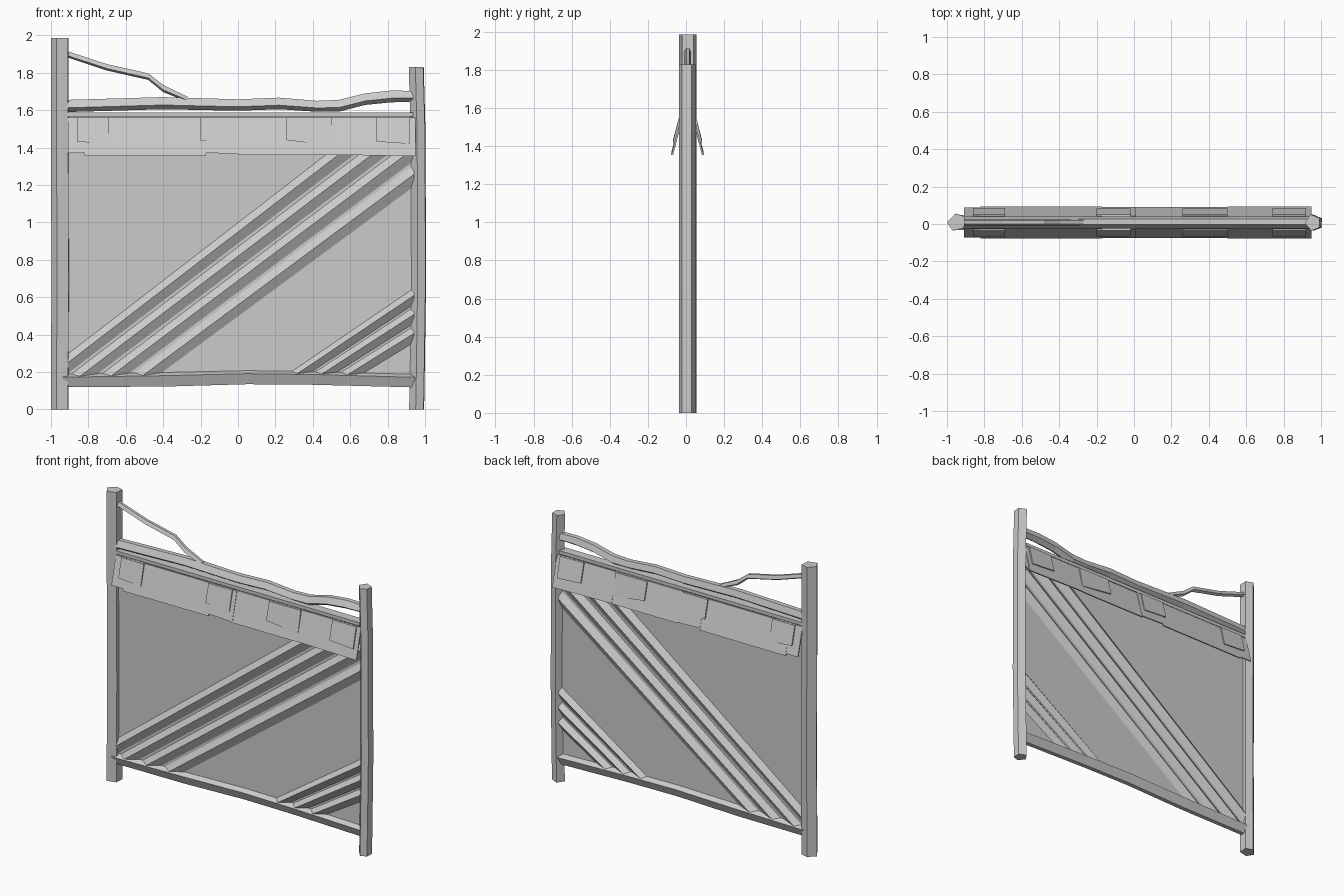
import bpy, bmesh
from mathutils import Vector

if "Cube" in bpy.data.objects:
    bpy.data.objects.remove(bpy.data.objects["Cube"], do_unlink=True)

grey = bpy.data.materials.new("plain grey")
grey.use_nodes = True
COLOUR = (0.6, 0.6, 0.6, 1)
grey.diffuse_color = COLOUR
grey.node_tree.nodes["Principled BSDF"].inputs["Base Color"].default_value = COLOUR

MID = 0.008  # depth of the panel's middle plane


def finish(name, bm):
    bmesh.ops.recalc_face_normals(bm, faces=bm.faces)
    mesh = bpy.data.meshes.new(name)
    bm.to_mesh(mesh)
    bm.free()
    mesh.materials.append(grey)
    obj = bpy.data.objects.new(name, mesh)
    bpy.context.collection.objects.link(obj)
    return obj


def loft(bm, rings):
    """Skin a closed tube through matching rings of points."""
    rows = [[bm.verts.new(p) for p in ring] for ring in rings]
    n = len(rows[0])
    for a, b in zip(rows, rows[1:]):
        for i in range(n):
            j = (i + 1) % n
            bm.faces.new((a[i], a[j], b[j], b[i]))
    bm.faces.new(rows[0])
    bm.faces.new(rows[-1])


def box(name, x0, x1, y0, y1, z0, z1):
    bm = bmesh.new()
    loft(bm, [[(x, y0, z0), (x, y1, z0), (x, y1, z1), (x, y0, z1)] for x in (x0, x1)])
    return finish(name, bm)


def post(name, section, levels):
    """Five-sided post; levels are (height, sideways shift)."""
    bm = bmesh.new()
    loft(bm, [[(x + dx, y, z) for x, y in section] for z, dx in levels])
    return finish(name, bm)


def pole(name, path, profile):
    """Crooked pole along x; path gives (x, bottom, top), profile (y, height share)."""
    bm = bmesh.new()
    loft(bm, [[(x, MID + y, lo + (hi - lo) * t) for y, t in profile] for x, lo, hi in path])
    return finish(name, bm)


# Posts
post("right_post", [(-1, .01), (-.955, .055), (-.905, .04), (-.908, -.02), (-.97, -.036)],
     [(0, 0), (.25, 0), (.67, .003), (1.36, 0), (1.985, 0)])
post("left_post", [(.915, .005), (.945, .052), (.995, .03), (.992, -.02), (.95, -.036)],
     [(0, 0), (.17, .003), (.65, .01), (1.47, .008), (1.83, -.002)])

# Wall panel and cap beam
box("panel", -.915, .945, MID - .005, MID + .005, .16, 1.57)
box("cap_beam", -.91, .935, MID - .03, MID + .03, 1.565, 1.588)

# Rails and forked branch
pole("bottom_rail",
     [(-.94, .12, .19), (-.4, .122, .2), (.05, .135, .21), (.4, .132, .205), (.945, .118, .19)],
     [(-.04, .75), (0, 1), (.04, .75), (.015, 0), (-.015, 0)])
pole("top_rail",
     [(-.92, 1.59, 1.655), (-.4, 1.605, 1.67), (0, 1.597, 1.658), (.22, 1.605, 1.667),
      (.42, 1.592, 1.65), (.54, 1.592, 1.655), (.68, 1.628, 1.69), (.82, 1.642, 1.705),
      (.935, 1.645, 1.703)],
     [(-.032, .35), (-.012, 1), (.02, 1), (.032, .35), (0, 0)])
pole("branch",
     [(-.92, 1.885, 1.918), (-.7, 1.812, 1.846), (-.48, 1.762, 1.797),
      (-.4, 1.697, 1.735), (-.27, 1.645, 1.672)],
     [(-.018, .3), (-.008, 1), (.01, 1), (.018, .3), (0, 0)])


# Diagonal ridged ribs showing on both sides of the panel
def ribs(name, count, left, right):
    """left/right give (x, lowest z, highest z) of the whole band at each end."""
    for k in range(count):
        bm = bmesh.new()
        rings = []
        for x, lo, hi in (left, right):
            step = (hi - lo) / count
            bottom, top = lo + k * step, lo + (k + 1) * step
            mid = bottom + step * .55
            rings.append([(x, MID, top), (x, MID - .033, mid), (x, MID, bottom), (x, MID + .033, mid)])
        loft(bm, rings)
        # trim where ribs meet posts, bottom rail and shingles
        for co, no in (((-.91, 0, 0), (-1, 0, 0)), ((.94, 0, 0), (1, 0, 0)),
                       ((0, 0, .17), (0, 0, -1)), ((0, 0, 1.45), (0, 0, 1))):
            geom = bm.verts[:] + bm.edges[:] + bm.faces[:]
            cut = bmesh.ops.bisect_plane(bm, geom=geom, plane_co=Vector(co),
                                         plane_no=Vector(no), clear_outer=True)
            edges = [e for e in cut["geom_cut"] if isinstance(e, bmesh.types.BMEdge)]
            if edges:
                bmesh.ops.holes_fill(bm, edges=edges)
        finish(f"{name}_{k + 1}", bm)


ribs("long_rib", 4, (-1, -.25, .235), (1, 1.225, 1.78))
ribs("corner_rib", 3, (.2, -.1, .15), (.94, .35, .655))


# Sloping shingles on each side of the cap
def shingle(name, side, x0, x1, bottom, lift, skew=0):
    """Thin tilted board; lift raises it above the layer below."""
    top, thick = 1.56, .009
    inner = .022 + lift
    outer = inner + (top - bottom) * .26
    bm = bmesh.new()
    rings = []
    for x, dz in ((x0, 0), (x1, skew)):
        rings.append([(x, MID + side * inner, top), (x, MID + side * (inner + thick), top),
                      (x, MID + side * (outer + thick), bottom + dz),
                      (x, MID + side * outer, bottom + dz)])
    loft(bm, rings)
    finish(name, bm)


LOWER = [(-.91, -.72, 1.37, 0), (-.82, -.17, 1.357, .002), (-.17, .01, 1.372, -.006),
         (0, .5, 1.36, 0), (.5, .95, 1.362, -.008)]
UPPER = [(-.86, -.69, 1.432, -.012), (-.2, -.02, 1.438, -.012),
         (.26, .5, 1.44, -.03), (.74, .92, 1.432, -.012)]
for label, side in (("front", -1), ("back", 1)):
    for i, (x0, x1, low, skew) in enumerate(LOWER):
        shingle(f"{label}_lower_shingle_{i + 1}", side, x0, x1, low, .002 * (i % 3), skew)
    for i, (x0, x1, low, skew) in enumerate(UPPER):
        shingle(f"{label}_upper_shingle_{i + 1}", side, x0, x1, low, .012, skew)
